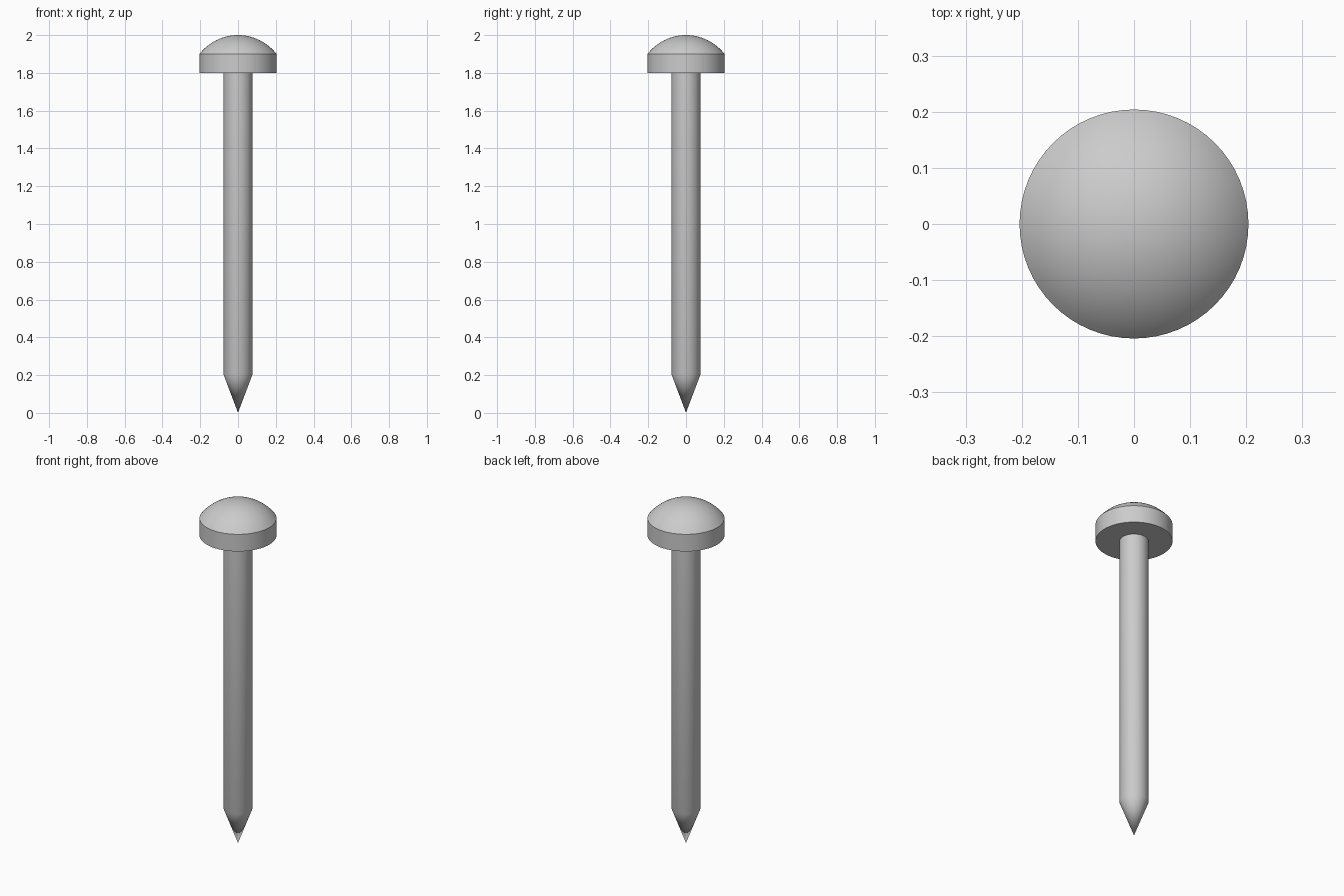
import bpy, bmesh, math

cube = bpy.data.objects.get("Cube")
if cube:
    bpy.data.objects.remove(cube, do_unlink=True)

SEGMENTS = 64
HEAD_R, SHAFT_R = 0.204, 0.077
HEAD_Z, RIM_Z, TOP_Z, TAPER_Z = 1.8, 1.9, 2.0, 0.205

# Plain grey metal
steel = bpy.data.materials.new("grey_steel")
steel.use_nodes = True
colour = (0.6, 0.6, 0.6, 1)
steel.diffuse_color = colour
steel.node_tree.nodes["Principled BSDF"].inputs["Base Color"].default_value = colour


def lathe(name, profile):
    """Spin an (r, z) profile, listed bottom to top, around the z axis."""
    bm = bmesh.new()
    verts = [bm.verts.new((r, 0, z)) for r, z in profile]
    edges = [bm.edges.new(pair) for pair in zip(verts, verts[1:])]
    bmesh.ops.spin(bm, geom=verts + edges, cent=(0, 0, 0), axis=(0, 0, 1),
                   angle=math.tau, steps=SEGMENTS, use_duplicate=False)
    bmesh.ops.remove_doubles(bm, verts=bm.verts, dist=1e-5)
    bmesh.ops.recalc_face_normals(bm, faces=bm.faces)
    mesh = bpy.data.meshes.new(name)
    bm.to_mesh(mesh)
    bm.free()
    mesh.materials.append(steel)
    obj = bpy.data.objects.new(name, mesh)
    bpy.context.collection.objects.link(obj)
    bpy.ops.object.select_all(action="DESELECT")
    obj.select_set(True)
    bpy.context.view_layer.objects.active = obj
    bpy.ops.object.shade_smooth_by_angle(angle=math.radians(30))


# Shaft with a conical point, ending against the underside of the head
lathe("pointed_shaft", [(0, 0), (SHAFT_R, TAPER_Z), (SHAFT_R, HEAD_Z)])

# Head: flat underside, straight rim and a spherical cap
rise = TOP_Z - RIM_Z
cap_r = (HEAD_R ** 2 + rise ** 2) / (2 * rise)
half_angle = math.asin(HEAD_R / cap_r)
STEPS = 16
cap = []
for i in range(STEPS + 1):
    a = half_angle * (1 - i / STEPS)
    cap.append((cap_r * math.sin(a), TOP_Z - cap_r * (1 - math.cos(a))))
lathe("domed_head", [(SHAFT_R, HEAD_Z), (HEAD_R, HEAD_Z)] + cap)
